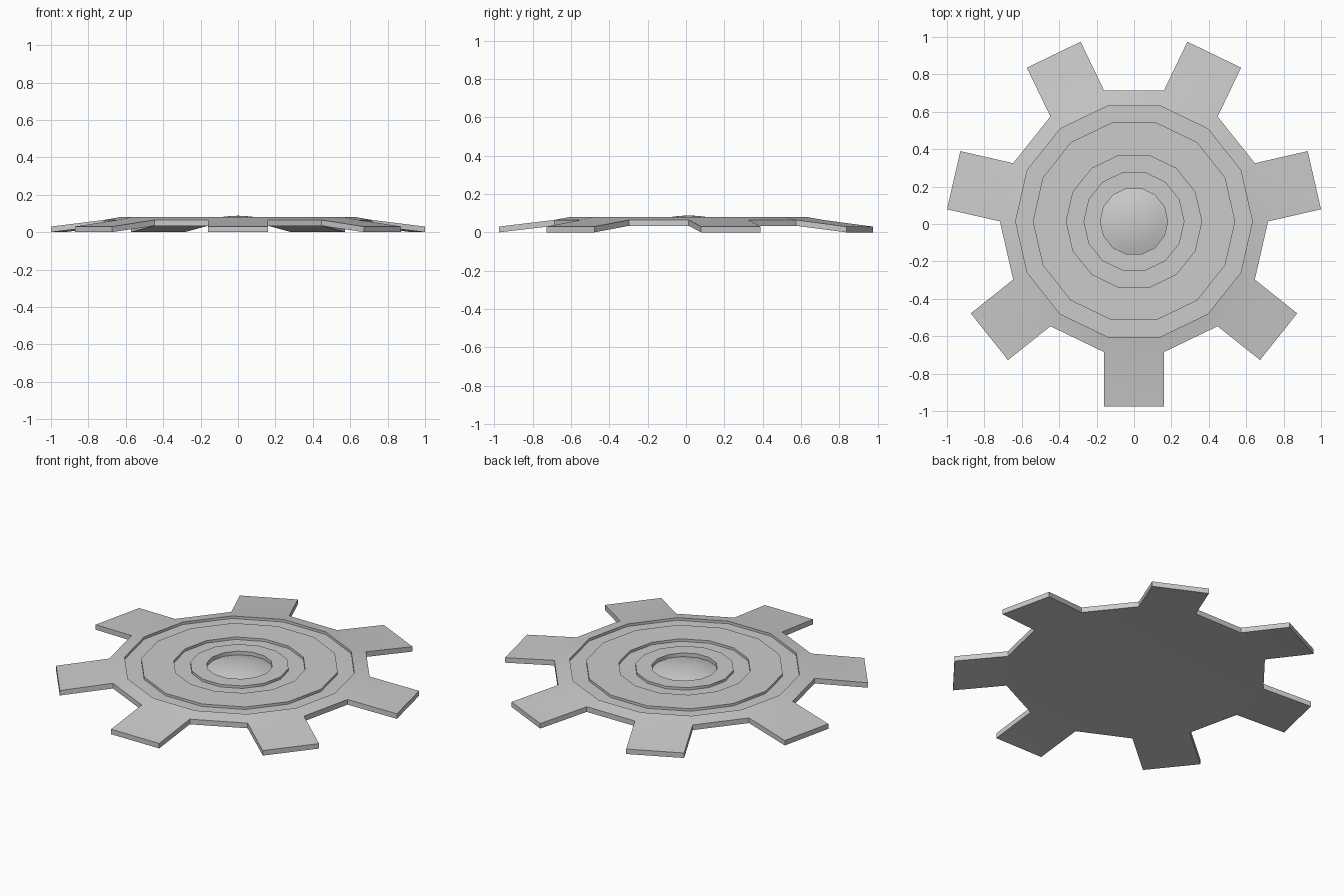
import bpy, bmesh, math
from mathutils import Vector

if "Cube" in bpy.data.objects:
    bpy.data.objects.remove(bpy.data.objects["Cube"])

N = 14            # disc sides; a tooth sits on every second side
TIP = 0.989       # distance of tooth ends from the centre
CY = 0.014        # centre shift, since seven teeth are not symmetric in y

# Half section (radius, z): domed hub in a recess, two ring grooves, rim, underside
profile = [(0.045, 0.086), (0.09, 0.081), (0.135, 0.072), (0.18, 0.058), (0.18, 0.08),
           (0.27, 0.08), (0.27, 0.065), (0.362, 0.065), (0.362, 0.08),
           (0.541, 0.08), (0.541, 0.065), (0.633, 0.065), (0.633, 0.08),
           (0.717, 0.065), (0.717, 0.034)]

bm = bmesh.new()
rings = [[bm.verts.new((r * math.cos(2 * math.pi * k / N),
                        r * math.sin(2 * math.pi * k / N) + CY, z))
          for k in range(N)] for r, z in profile]

# Hub top and flat underside
peak = bm.verts.new((0, CY, 0.088))
for k in range(N):
    bm.faces.new((peak, rings[0][k], rings[0][(k + 1) % N]))
bm.faces.new(rings[-1][::-1])

# Disc surface, leaving the rim open where teeth go
for i in range(len(rings) - 1):
    for k in range(N):
        if i == len(rings) - 2 and k % 2 == 0:
            continue
        j = (k + 1) % N
        a, b = rings[i], rings[i + 1]
        bm.faces.new((a[k], b[k], b[j], a[j]))

# Teeth bending down from the rim to the ground
apothem = 0.717 * math.cos(math.pi / N)
for k in range(0, N, 2):
    j = (k + 1) % N
    mid = 2 * math.pi * (k + 0.5) / N
    out = Vector((math.cos(mid), math.sin(mid), 0)) * (TIP - apothem)
    root = [rings[-2][k], rings[-1][k], rings[-1][j], rings[-2][j]]
    tip = []
    for v, z in zip(root, (0.03, 0, 0, 0.03)):
        p = v.co + out
        tip.append(bm.verts.new((p.x, p.y, z)))
    for s in range(4):
        t = (s + 1) % 4
        bm.faces.new((root[s], tip[s], tip[t], root[t]))
    bm.faces.new(tip)

bmesh.ops.recalc_face_normals(bm, faces=bm.faces)
mesh = bpy.data.meshes.new("toothed_disc")
bm.to_mesh(mesh)
bm.free()
disc = bpy.data.objects.new("toothed_disc", mesh)
bpy.context.collection.objects.link(disc)
bpy.context.view_layer.objects.active = disc
disc.select_set(True)
bpy.ops.object.shade_smooth_by_angle(angle=math.radians(30))
